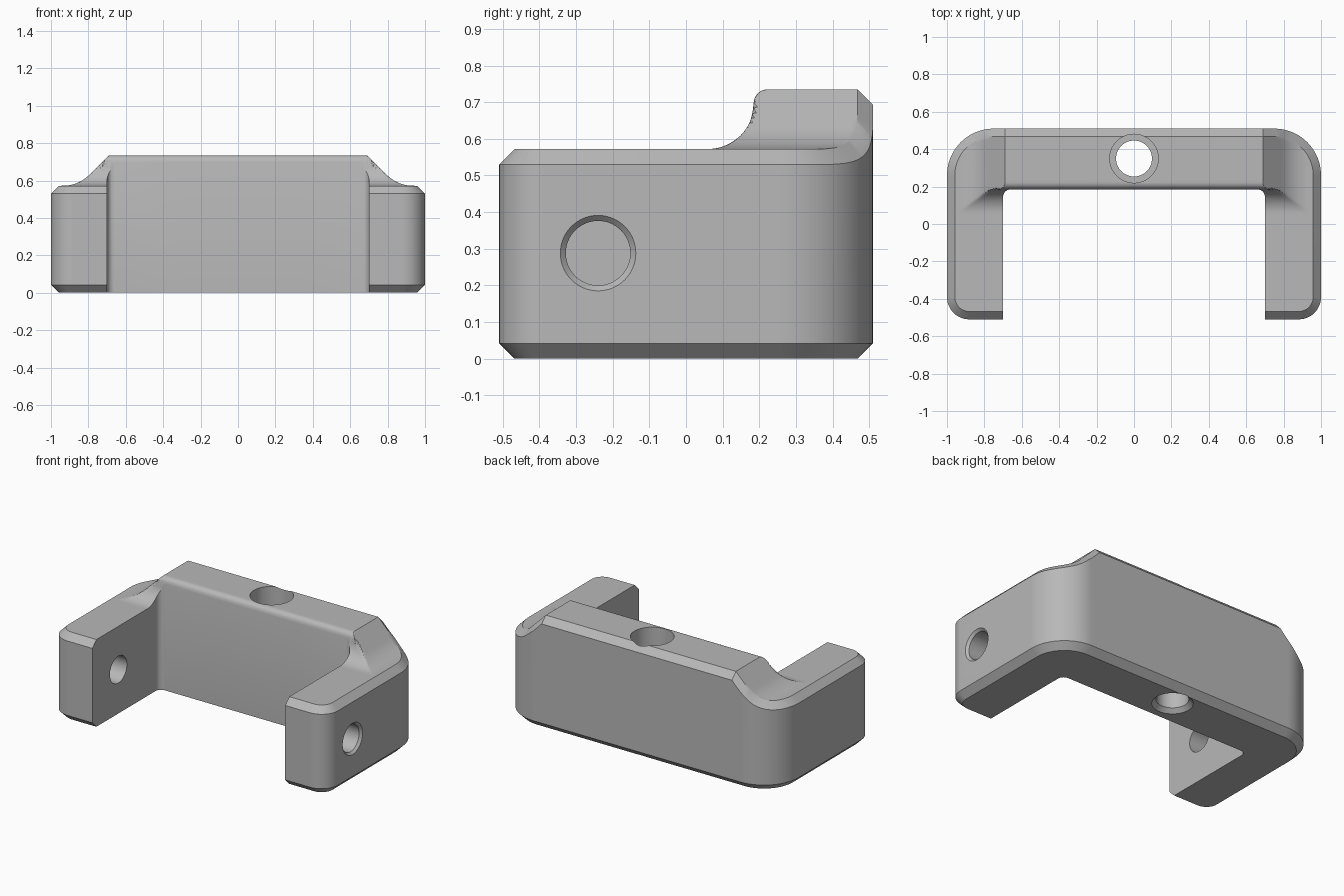
import bpy, bmesh
from math import sin, cos, pi, sqrt, acos
from mathutils import Matrix, Vector

cube = bpy.data.objects.get("Cube")
if cube:
    bpy.data.objects.remove(cube, do_unlink=True)

ARM, TOP, CH = 0.572, 0.735, 0.042   # arm height, bar height, chamfer
INX, INY, ENDY = 0.70, 0.185, -0.51  # inner walls and arm end
CREST = 0.69                         # where the bar starts sloping down


def lerp(a, b, t):
    return a + (b - a) * t


def side_height(x):
    """Slope from the bar down to the arm, with a fillet at its foot."""
    d, r = x - CREST, 0.2
    foot = TOP - ARM - r * (1 - sqrt(0.5))
    if d <= 0:
        return TOP
    if d <= foot:
        return TOP - d
    rest = foot + r * sqrt(0.5) - d
    return ARM + r - sqrt(r * r - rest * rest) if rest > 0 else ARM


def front_height(y):
    """Concave fillet up the bar's face, then a small rounded edge."""
    r, e = 0.125, 0.038
    d = y - (INY - r)
    if d <= 0:
        return ARM
    if d <= r:
        return ARM + r - sqrt(max(r * r - d * d, 0))
    d = max(e - (y - INY), 0)
    return TOP - e + sqrt(e * e - d * d)


def height(p):
    return min(side_height(p.x), front_height(p.y))


# Stations along the U: outer point, outward normal, inner point
stations = []


def station(outer, normal, inner):
    stations.append((Vector(outer), Vector(normal), Vector(inner)))


BACK, IR = 0.51, 0.04
icx, icy = INX - IR, INY - IR
for x in (0, 0.3, icx):
    station((x, BACK), (0, 1), (x, INY))
start = acos((CREST - icx) / IR)
for i in range(1, 5):
    a = lerp(pi / 2, start, i / 4)
    x = icx + IR * cos(a)
    station((x, BACK), (0, 1), (x, icy + IR * sin(a)))

# Corner fan: outer arc, then a straight piece, around the small inner arc
R = 0.25
fan = [((0.72, BACK), (0, 1))]
for i in range(33):
    a = pi / 2 * (1 - i / 32)
    fan.append(((1 - R + R * cos(a), BACK - R + R * sin(a)), (cos(a), sin(a))))
for i in range(1, 21):
    fan.append(((1, lerp(BACK - R, 0.06, i / 20)), (1, 0)))
for i, (p, n) in enumerate(fan):
    a = start * (1 - (i + 1) / len(fan))
    station(p, n, (icx + IR * cos(a), icy + IR * sin(a)))

# Arm, ending in a rounded front corner
for i in range(1, 9):
    station((1, lerp(0.06, 0, i / 8)), (1, 0), (INX, lerp(icy, 0, i / 8)))
FR = 0.12
for i in range(13):
    a = -pi / 2 * i / 12
    n = Vector((cos(a), sin(a)))
    p = Vector((1 - FR, ENDY + FR)) + n * FR
    station(p, n, (INX, (p - n * CH).y))

# Closed section at each station, bridged to the next
edge = 0.124
steps = [edge * i / 8 for i in range(8)] + [lerp(edge, 1, i / 18) for i in range(19)]
K = len(steps)
bm = bmesh.new()
rings = []
for p, n, q in stations:
    off = p - n * CH
    row = [q.lerp(off, t) for t in steps]
    pts = [(v.x, v.y, height(v)) for v in row]
    pts += [(p.x, p.y, height(off) - CH), (p.x, p.y, CH)]
    pts += [(v.x, v.y, 0) for v in reversed(row)]
    rings.append([bm.verts.new(c) for c in pts])
for a, b in zip(rings, rings[1:]):
    for i in range(len(a)):
        j = (i + 1) % len(a)
        bm.faces.new((a[i], a[j], b[j], b[i]))

# Chamfered end face of the arm
last = rings[-1]
top, low = last[:K], last[:K + 1:-1]
wall_top = [bm.verts.new((v.co.x, ENDY, ARM - CH)) for v in top[:-1]] + [last[K]]
wall_low = [bm.verts.new((v.co.x, ENDY, CH)) for v in top[:-1]] + [last[K + 1]]
cap = [top, wall_top, wall_low, low]
for a, b in zip(cap, cap[1:]):
    for i in range(K - 1):
        if len({a[i], a[i + 1], b[i + 1], b[i]}) == 4:
            bm.faces.new((a[i], a[i + 1], b[i + 1], b[i]))
bm.faces.new([r[0] for r in cap])

# Mirror to the other half
bmesh.ops.mirror(bm, geom=bm.verts[:] + bm.edges[:] + bm.faces[:],
                 axis='X', merge_dist=0.0001)
bmesh.ops.remove_doubles(bm, verts=bm.verts[:], dist=0.00005)
bmesh.ops.recalc_face_normals(bm, faces=bm.faces[:])

grey = bpy.data.materials.new("plain_grey")
grey.use_nodes = True
colour = (0.48, 0.48, 0.48, 1)
grey.diffuse_color = colour
grey.node_tree.nodes["Principled BSDF"].inputs["Base Color"].default_value = colour


def make_object(name, b):
    mesh = bpy.data.meshes.new(name)
    b.to_mesh(mesh)
    b.free()
    mesh.materials.append(grey)
    ob = bpy.data.objects.new(name, mesh)
    bpy.context.scene.collection.objects.link(ob)
    return ob


def lathe_cutter(name, profile, matrix, segments=64):
    """Solid of revolution from (radius, height) pairs."""
    b = bmesh.new()
    loops = [[b.verts.new((r * cos(2 * pi * i / segments),
                           r * sin(2 * pi * i / segments), h))
              for i in range(segments)] for r, h in profile]
    for lo, hi in zip(loops, loops[1:]):
        for i in range(segments):
            j = (i + 1) % segments
            b.faces.new((lo[i], lo[j], hi[j], hi[i]))
    b.faces.new(loops[0])
    b.faces.new(loops[-1])
    bmesh.ops.transform(b, matrix=matrix, verts=b.verts[:])
    bmesh.ops.recalc_face_normals(b, faces=b.faces[:])
    ob = make_object(name, b)
    ob.hide_render = True
    return ob


body = make_object("bracket_body", bm)

# Stepped bolt hole in the bar, pin hole through one arm, blind hole in the other
across = Matrix.Translation((0, -0.24, 0.288)) @ Matrix.Rotation(pi / 2, 4, 'Y')
cutters = [
    lathe_cutter("bolt_hole_cutter",
                 [(0.122, -0.1), (0.122, 0), (0.096, 0.026), (0.096, 0.3),
                  (0.13, 0.3), (0.13, 0.9)], Matrix.Translation((0, 0.35, 0))),
    lathe_cutter("pin_hole_cutter",
                 [(0.088, 0.6), (0.088, 0.985), (0.103, 1), (0.103, 1.1)], across),
    lathe_cutter("blind_hole_cutter", [(0.088, -0.9), (0.088, -0.6)], across),
]
for c in cutters:
    m = body.modifiers.new(c.name, 'BOOLEAN')
    m.operation, m.solver, m.object = 'DIFFERENCE', 'EXACT', c

# Bake the cuts, remove the cutters and shade
bpy.context.view_layer.update()
graph = bpy.context.evaluated_depsgraph_get()
baked = bpy.data.meshes.new_from_object(body.evaluated_get(graph))
body.modifiers.clear()
body.data = baked
for c in cutters:
    bpy.data.objects.remove(c, do_unlink=True)
for ob in bpy.context.selected_objects:
    ob.select_set(False)
body.select_set(True)
bpy.context.view_layer.objects.active = body
bpy.ops.object.shade_smooth_by_angle(angle=pi / 6)
